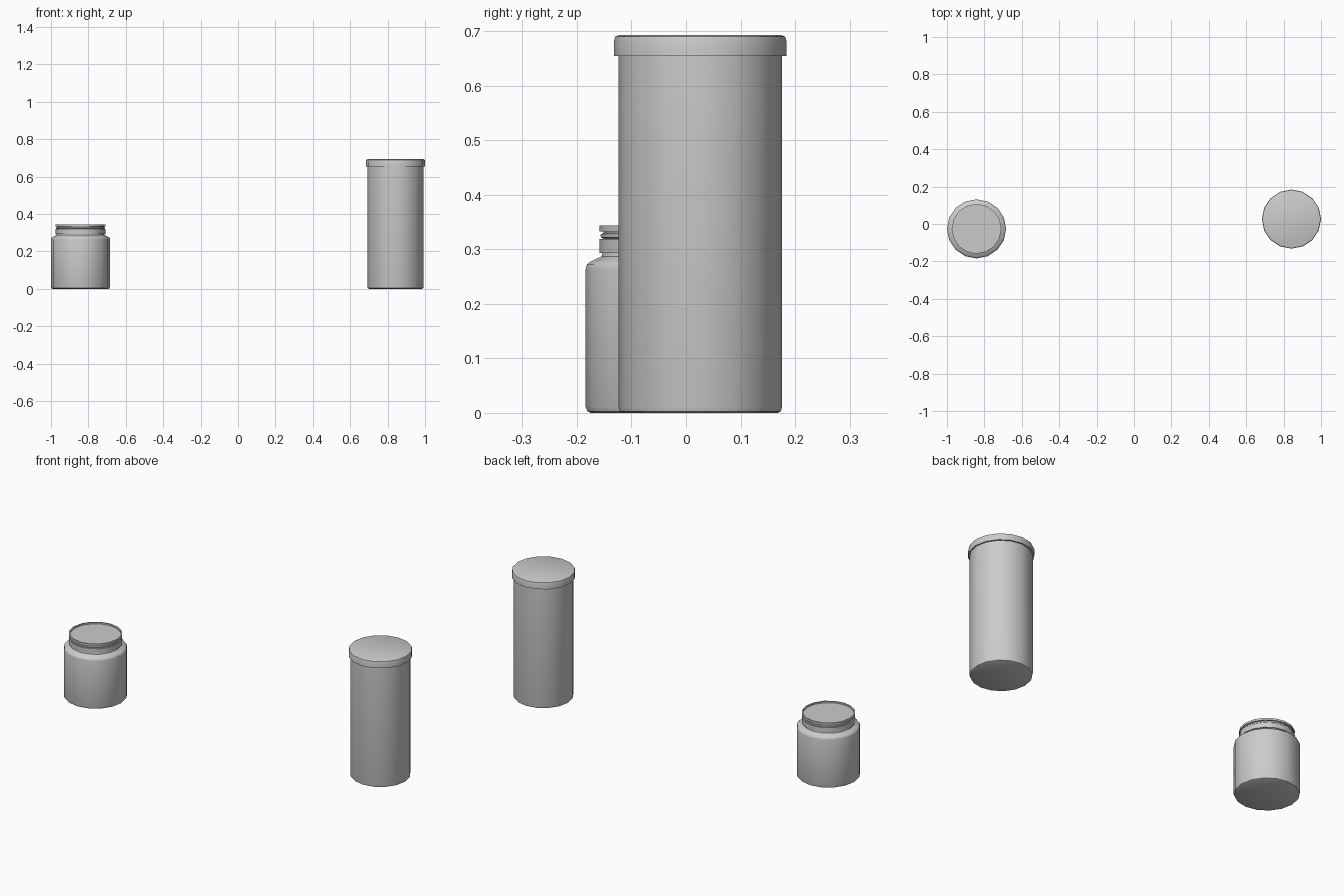
import bpy, bmesh
from math import cos, sin, pi, radians

if "Cube" in bpy.data.objects:
    bpy.data.objects.remove(bpy.data.objects["Cube"])

SIDES = 16


def lathe(name, profile, x, y):
    """Spin a (radius, z) profile into a closed solid with flat end caps."""
    bm = bmesh.new()
    rings = []
    for r, z in profile:
        rings.append([bm.verts.new((r * cos(2 * pi * i / SIDES),
                                    r * sin(2 * pi * i / SIDES), z))
                      for i in range(SIDES)])
    for a, b in zip(rings, rings[1:]):
        for i in range(SIDES):
            j = (i + 1) % SIDES
            bm.faces.new((a[i], a[j], b[j], b[i]))
    bm.faces.new(rings[0][::-1])
    bm.faces.new(rings[-1])
    bmesh.ops.recalc_face_normals(bm, faces=bm.faces)
    mesh = bpy.data.meshes.new(name)
    bm.to_mesh(mesh)
    bm.free()
    obj = bpy.data.objects.new(name, mesh)
    obj.location = (x, y, 0)
    bpy.context.collection.objects.link(obj)
    bpy.ops.object.select_all(action='DESELECT')
    obj.select_set(True)
    bpy.context.view_layer.objects.active = obj
    bpy.ops.object.shade_smooth_by_angle(angle=radians(40))
    return obj


# Short jar: body with rounded shoulder, then a neck collar and a rimmed lid
JAR = (-0.842, -0.026)
lathe("jar_body", [(0.149, 0), (0.155, 0.003), (0.158, 0.011), (0.158, 0.264),
                   (0.156, 0.272), (0.150, 0.277), (0.129, 0.287),
                   (0.127, 0.294)], *JAR)
lathe("jar_collar", [(0.126, 0.293), (0.133, 0.293), (0.133, 0.319),
                     (0.126, 0.319)], *JAR)
lathe("jar_lid", [(0.125, 0.319), (0.130, 0.322), (0.131, 0.325), (0.130, 0.328),
                  (0.125, 0.330), (0.125, 0.333), (0.133, 0.333), (0.133, 0.344),
                  (0.126, 0.344), (0.126, 0.336)], *JAR)

# Tall canister: straight body and a slightly wider cap
CAN = (0.842, 0.026)
lathe("canister_body", [(0.142, 0), (0.148, 0.003), (0.150, 0.010),
                        (0.150, 0.656)], *CAN)
lathe("canister_cap", [(0.158, 0.655), (0.158, 0.683), (0.156, 0.690),
                       (0.149, 0.693)], *CAN)
